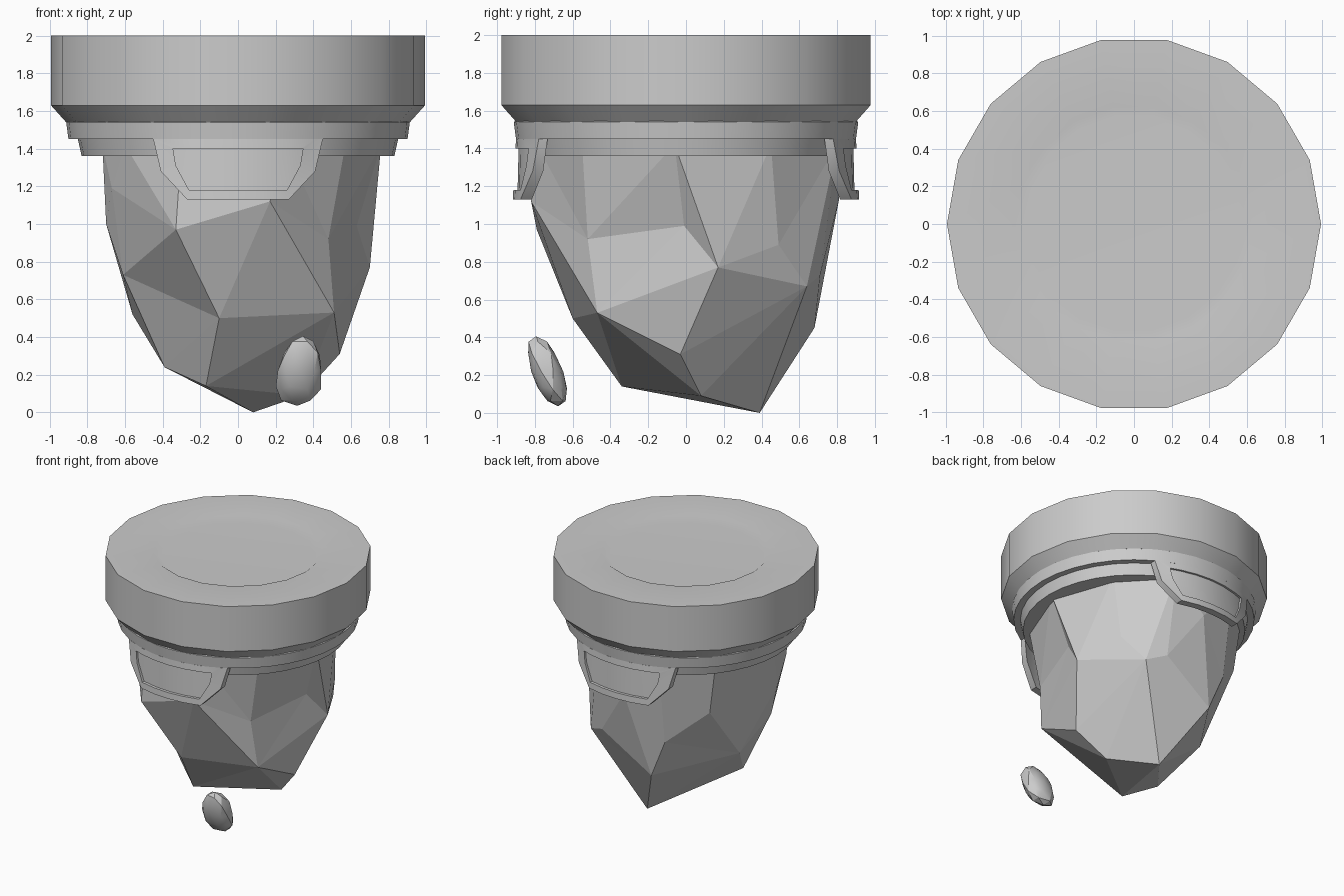
import bpy, bmesh, math
from mathutils import Vector

if "Cube" in bpy.data.objects:
    bpy.data.objects.remove(bpy.data.objects["Cube"])


def finish(bm, name, angle=None):
    bmesh.ops.remove_doubles(bm, verts=bm.verts[:], dist=1e-5)
    bmesh.ops.recalc_face_normals(bm, faces=bm.faces[:])
    me = bpy.data.meshes.new(name)
    bm.to_mesh(me)
    bm.free()
    ob = bpy.data.objects.new(name, me)
    bpy.context.collection.objects.link(ob)
    if angle:
        bpy.ops.object.select_all(action='DESELECT')
        ob.select_set(True)
        bpy.context.view_layer.objects.active = ob
        bpy.ops.object.shade_smooth_by_angle(angle=math.radians(angle))
    return ob


def lathe(name, profile, sides, angle=30):
    """Spin an (r, z) profile; both ends are capped with flat faces."""
    bm = bmesh.new()
    rings = []
    for r, z in profile:
        rings.append([bm.verts.new((r * math.cos(2 * math.pi * i / sides),
                                    r * math.sin(2 * math.pi * i / sides), z))
                      for i in range(sides)])
    for a, b in zip(rings, rings[1:]):
        for i in range(sides):
            j = (i + 1) % sides
            bm.faces.new((a[i], a[j], b[j], b[i]))
    bm.faces.new(rings[0])
    bm.faces.new(rings[-1])
    return finish(bm, name, angle)


# Round platform with a softly dished top
platform = lathe("platform", [(0.575, 1.96), (0.63, 2.0), (0.993, 2.0), (0.993, 1.63), (0.908, 1.535)], 18, 40)
soft = platform.modifiers.new("soft_dish", 'WEIGHTED_NORMAL')
soft.keep_sharp = True
# Stepped collar under the platform
lathe("collar", [(0.88, 1.56), (0.912, 1.54), (0.9, 1.45), (0.85, 1.45), (0.83, 1.36)], 36)


def plate(name, side):
    """Curved shield with a sunken panel, wrapped round the collar."""
    outer = [(0.27, 1.13), (0.41, 1.28), (0.45, 1.45)]
    inner = [(0.26, 1.18), (0.33, 1.31), (0.345, 1.40)]
    bm = bmesh.new()

    def rows(shape, r_low, r_high):
        zt, zb = shape[2][1], shape[0][1]
        half = [(0, zb), (shape[0][0] / 2, zb)] + shape
        low = [(-x, z) for x, z in half[:0:-1]] + half

        def pt(x, z):
            r = r_low + (r_high - r_low) * (z - 1.13) / 0.32
            return bm.verts.new((x, side * math.sqrt(r * r - x * x), z))
        bottom = [pt(x, z) for x, z in low]
        top = [bottom[0]] + [pt(x, zt) for x, z in low[1:-1]] + [bottom[-1]]
        return bottom, top

    def fill(b, t):
        for i in range(len(b) - 1):
            vs = list(dict.fromkeys((b[i], b[i + 1], t[i + 1], t[i])))
            bm.faces.new(vs)

    back = rows(outer, 0.86, 0.86)
    front = rows(outer, 0.917, 0.9)
    rim = rows(inner, 0.917, 0.9)
    floor = rows(inner, 0.893, 0.885)
    for p, q in ((back, front), (front, rim), (rim, floor)):
        for k in (0, 1):
            for i in range(len(p[k]) - 1):
                bm.faces.new((p[k][i], p[k][i + 1], q[k][i + 1], q[k][i]))
    fill(*floor)
    fill(*back)
    return finish(bm, name, 30)


plate("front_shield", -1)
plate("back_shield", 1)

# Main rock: corner points skinned by a hull on a near-sphere, then moved back
corners = [
    (0.17, -0.82, 1.12), (-0.33, -0.79, 0.97), (-0.10, -0.60, 0.50), (-0.17, -0.34, 0.14),
    (0.34, 0.08, 0.09), (0.08, 0.39, 0.0), (0.48, -0.52, 0.92), (0.51, -0.47, 0.53),
    (0.54, -0.03, 0.31), (0.70, 0.17, 0.77), (0.63, -0.01, 0.99), (0.54, 0.49, 0.89),
    (0.42, 0.64, 0.67), (0.27, 0.71, 0.73), (-0.16, 0.68, 0.45), (-0.29, 0.69, 0.76),
    (-0.56, 0.49, 1.0), (-0.70, -0.19, 1.0), (-0.61, -0.24, 0.73), (-0.56, 0.10, 0.52),
    (-0.39, -0.19, 0.24), (-0.67, -0.35, 1.19), (0.0, 0.81, 1.13)]
rim = [(0.76, -0.06), (0.58, 0.45), (0.25, 0.8), (-0.3, 0.78), (-0.62, 0.5),
       (-0.72, -0.1), (-0.6, -0.5), (-0.3, -0.77), (0.25, -0.79), (0.57, -0.55)]
corners += [(x, y, 1.42) for x, y in rim]
bm = bmesh.new()
mid = Vector((0, 0.05, 0.85))
home = {}
for c in corners:
    d = Vector(c) - mid
    v = bm.verts.new(mid + d.lerp(d.normalized() * 0.8, 0.6))
    home[v] = Vector(c)
bmesh.ops.convex_hull(bm, input=bm.verts[:])
for v in bm.verts:
    v.co = home[v]
bmesh.ops.delete(bm, geom=[v for v in bm.verts if not v.link_faces], context='VERTS')
finish(bm, "rock")

# Small loose stone floating in front
bm = bmesh.new()
bmesh.ops.create_icosphere(bm, subdivisions=2, radius=1)
for v in bm.verts:
    x, y, z = v.co
    k = 1 + 0.1 * math.sin(5 * x + 3 * z) * math.cos(4 * y)
    # blunt the ends so the stone is blocky rather than egg-shaped
    x, y = (math.copysign(abs(t) ** 0.8, t) for t in (x, y))
    wide = 0.12 - 0.018 * z
    v.co = (0.33 + 0.015 * z + wide * x * k, -0.735 - 0.058 * z + 0.085 * y * k, 0.22 + 0.185 * z)
finish(bm, "loose_stone", 25)
